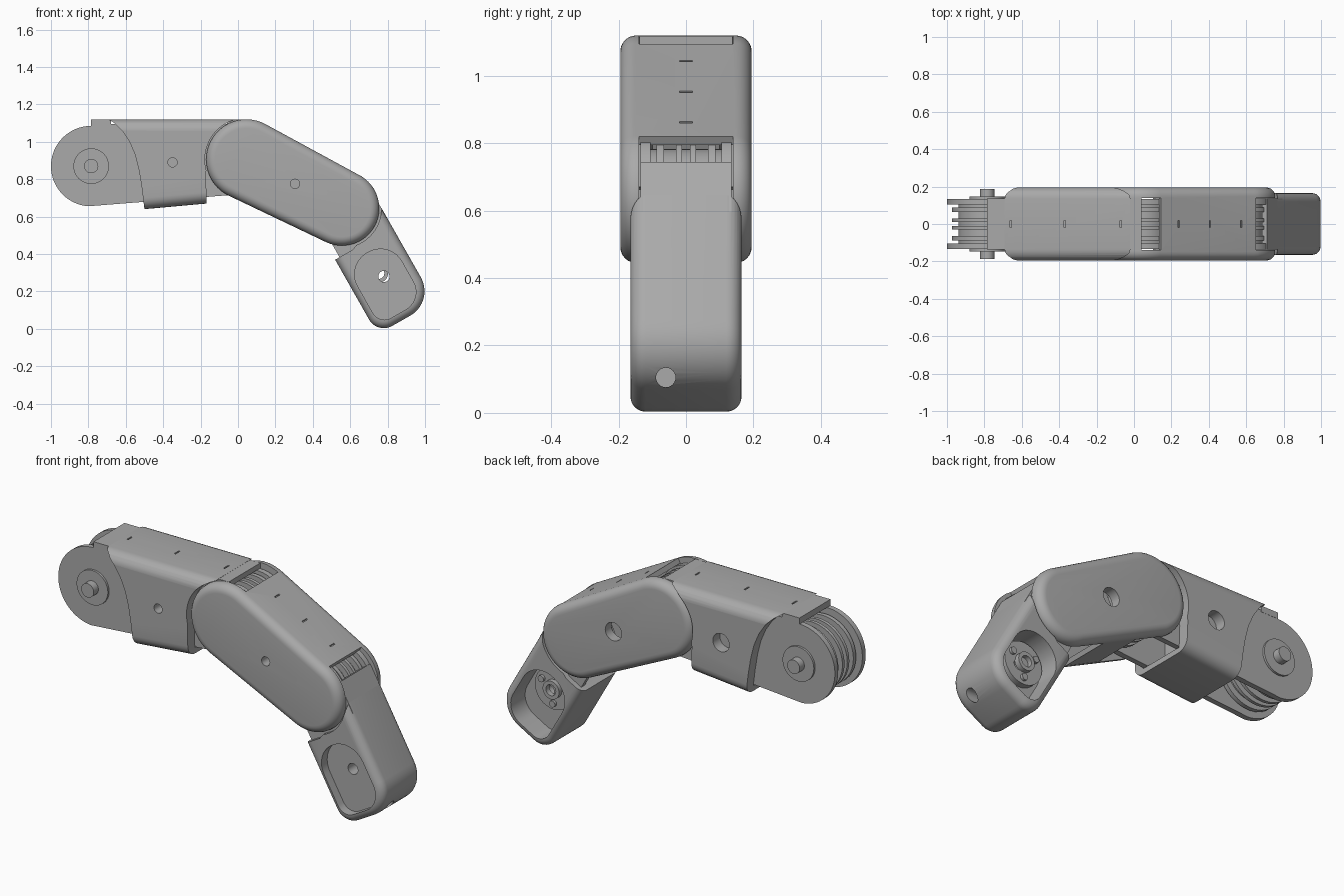
import bpy, bmesh, math
from mathutils import Vector, Matrix

if "Cube" in bpy.data.objects:
    bpy.data.objects.remove(bpy.data.objects["Cube"])

GREY = bpy.data.materials.new("mid grey")
GREY.diffuse_color = (0.40, 0.40, 0.40, 1)
GREY.use_nodes = True
GREY.node_tree.nodes["Principled BSDF"].inputs["Base Color"].default_value = GREY.diffuse_color

K, A, B = Vector((-.785, .87)), Vector((.045, .905)), Vector((.555, .645))  # joint centres (x, z)
D = (B - A).normalized()
N = Vector((-D.y, D.x))
E, F = Vector((.494, -.87)), Vector((.87, .494))   # fingertip axes


def mid(u, v):
    return A + D * u + N * v


def tip(a, c):
    return B + E * a + F * c


def arc(c, r, a0, a1, n=24):
    return [Vector((c[0] + r * math.cos(math.radians(a0 + (a1 - a0) * i / n)),
                    c[1] + r * math.sin(math.radians(a0 + (a1 - a0) * i / n)))) for i in range(n + 1)]


def circle(c, r, n=56):
    return arc(c, r, 0, 360, n)[:-1]


def rounded(pts, radii, n=10):
    out = []
    for i, (p, r) in enumerate(zip(pts, radii)):
        p = Vector(p)
        if r == 0:
            out.append(p)
            continue
        u = (Vector(pts[i - 1]) - p).normalized()
        w = (Vector(pts[(i + 1) % len(pts)]) - p).normalized()
        h = u.angle(w) / 2
        c = p + (u + w).normalized() * r / math.sin(h)
        s, e = p + u * r / math.tan(h) - c, p + w * r / math.tan(h) - c
        a0, a1 = math.atan2(s.y, s.x), math.atan2(e.y, e.x)
        d = (a1 - a0 + math.pi) % (2 * math.pi) - math.pi
        out += arc(c, r, math.degrees(a0), math.degrees(a0 + d), n)
    return out


def apply(ob, kind, **kw):
    m = ob.modifiers.new("m", kind)
    for k, v in kw.items():
        setattr(m, k, v)
    bpy.context.view_layer.objects.active = ob
    bpy.ops.object.modifier_apply(modifier=m.name)


def prism(name, pts, y0, y1, bevel=0):
    bm = bmesh.new()
    lo = [bm.verts.new((p[0], y0, p[1])) for p in pts]
    hi = [bm.verts.new((p[0], y1, p[1])) for p in pts]
    bm.faces.new(lo)
    bm.faces.new(hi)
    for i in range(len(pts)):
        j = (i + 1) % len(pts)
        bm.faces.new((lo[i], lo[j], hi[j], hi[i]))
    bmesh.ops.recalc_face_normals(bm, faces=bm.faces)
    me = bpy.data.meshes.new(name)
    bm.to_mesh(me)
    bm.free()
    me.materials.append(GREY)
    ob = bpy.data.objects.new(name, me)
    bpy.context.collection.objects.link(ob)
    if bevel:
        apply(ob, 'BEVEL', width=bevel, segments=6, limit_method='ANGLE', angle_limit=math.radians(40))
    return ob


def boolean(ob, cutter, op='DIFFERENCE'):
    apply(ob, 'BOOLEAN', operation=op, object=cutter, solver='EXACT')
    bpy.data.objects.remove(cutter)


def box(name, x0, x1, z0, z1, y0, y1):
    return prism(name, [(x0, z0), (x1, z0), (x1, z1), (x0, z1)], y0, y1)


def side_holes(ob, c):
    boolean(ob, prism("cutter", circle(c, .025, 24), -.3, 0))
    boolean(ob, prism("cutter", circle(c, .05, 32), 0, .3))


def slit(ob, p, d, n):
    q = [p + d * .004 + n * .03, p - d * .004 + n * .03, p - d * .004 - n * .01, p + d * .004 - n * .01]
    boolean(ob, prism("cutter", q, -.02, .02))


def mirrored(name, pts, y0, y1, bevel=0):
    prism(name + "_front", pts, -y1, -y0, bevel)
    prism(name + "_back", pts, y0, y1, bevel)


def pulley(name, c, r):
    mirrored(name + "_rim", circle(c, r), .012, .03)
    mirrored(name + "_outer_rim", circle(c, r), .065, .088)
    prism(name + "_core", circle(c, r * .82), -.105, .105)


# base segment: sleeve with rounded long edges
shell = prism("base_sleeve", [(-1.2, 1.12), (.4, 1.12), (.4, .721), (-1.2, .577)], -.195, .195, .06)
clip = [(-.70, 1.125), (-.66, 1.10), (-.62, 1.06), (-.58, 1.0), (-.55, .93), (-.53, .85), (-.515, .76),
        (-.495, .6), (-.165, .6), (-.172, .82)] + arc(A, .222, 195, 108) + [(-.02, 1.125)]
boolean(shell, prism("cutter", clip, -.3, .3), 'INTERSECT')
boolean(shell, prism("cutter", [(-1.3, 1.09), (.5, 1.09), (.5, .76), (-1.3, .598)], -.135, .135))
side_holes(shell, (-.35, .89))
for x in (-.66, -.37, -.07):
    slit(shell, Vector((x, 1.12)), Vector((1, 0)), Vector((0, 1)))
box("base_cover_rear", -.785, -.68, 1.085, 1.119, -.135, .135)
box("base_cover_lip", -.06, .04, 1.09, 1.119, -.138, .138)
box("base_core", -.55, -.28, .70, 1.09, -.105, .105)

# inner cheek plates running from the knuckle to the middle joint
cheek = arc(K, .215, 90, 266, 40) + arc(A, .185, -95, 90, 36) + [(0, 1.095), (-.785, 1.095)]
mirrored("base_cheek", cheek, .105, .134)
pulley("knuckle_pulley", K, .188)
mirrored("knuckle_washer", circle(K, .095), .13, .146)
mirrored("knuckle_pin", circle(K, .038, 32), .14, .187)
pulley("middle_pulley", A, .175)

# middle segment: capsule with open ends and underside
L = (B - A).length
base = math.degrees(math.atan2(D.y, D.x))
capsule = arc(A, .215, base + 90, base + 270, 40) + arc(B, .2, base - 90, base + 90, 40)
link = prism("middle_sleeve", capsule, -.195, .195, .047)
cav = [(-.4, -.4), (1, -.4), (1, .4), (.58, .4), (.58, .172), (.003, .187), (.003, .4), (-.4, .4)]
boolean(link, prism("cutter", [mid(*p) for p in cav], -.14, .14))
side_holes(link, (.305, .775))
for u in (.11, .30, .49):
    slit(link, mid(u, .215 - .015 * u / L), D, N)
prism("middle_floor", [mid(*p) for p in ((.17, -.209), (.40, -.204), (.40, -.18), (.17, -.185))], -.14, .14)
prism("middle_core", [mid(*p) for p in ((.21, -.12), (.37, -.12), (.37, .176), (.21, .18))], -.1, .1)

# fingertip: rounded body, clipped around the last joint
body = rounded([tip(-.4, -.167), tip(.68, -.167), tip(.68, .185), tip(-.4, .185)], [0, .09, .15, 0])
end = prism("fingertip_body", body, -.165, .165, .045)
ang = math.degrees(math.atan2(E.y, E.x))
clip = arc(B, .212, ang + 62, ang - 8) + [tip(.222, -.06), tip(.222, -.4), tip(.9, -.4), tip(.9, .4), tip(.1, .4)]
boolean(end, prism("cutter", clip, -.3, .3), 'INTERSECT')
pocket = rounded([tip(.275, -.132), tip(.64, -.132), tip(.64, .138), tip(.275, .138)], [.13, .07, .11, .13])
boolean(end, prism("cutter", pocket, -.3, -.115))
boolean(end, prism("cutter", pocket, .04, .3))
boolean(end, prism("cutter", circle((.78, .28), .03, 24), -.3, .3))

# round port through the front of the tip
bm = bmesh.new()
bmesh.ops.create_cone(bm, cap_ends=True, segments=24, radius1=.029, radius2=.029, depth=.2,
                      matrix=Matrix.Translation((.98, -.06, .105)) @ Matrix.Rotation(math.pi / 2, 4, 'Y'))
me = bpy.data.meshes.new("cutter")
bm.to_mesh(me)
bm.free()
port = bpy.data.objects.new("cutter", me)
bpy.context.collection.objects.link(port)
boolean(end, port)

# spool with ring and screws in the back pocket
spool = tip(.40, 0)
disc = prism("spool_disc", circle(spool, .115), .035, .075)
boolean(disc, prism("cutter", circle((.78, .28), .03, 24), 0, .3))
ring = prism("spool_ring", circle(spool, .05, 32), .07, .10)
boolean(ring, prism("cutter", circle(spool, .03, 24), 0, .3))
for i in range(3):
    a = math.radians(30 + 120 * i)
    prism("spool_screw_%d" % (i + 1), circle(spool + Vector((math.cos(a), math.sin(a))) * .08, .018, 16), .07, .09)

# fingertip neck: cheeks, outer wall and pulley at the last joint
neck = arc(B, .18, ang + 90, ang + 270, 32) + [tip(.1, -.14), tip(.24, -.14), tip(.24, .18)]
mirrored("neck_cheek", neck, .105, .135)
prism("neck_wall", [tip(-.01, .155), tip(.16, .155), tip(.16, .184), tip(-.01, .184)], -.135, .135)
pulley("end_pulley", B, .168)

# smooth shading with crisp edges
bpy.ops.object.select_all(action='SELECT')
bpy.ops.object.shade_smooth_by_angle(angle=math.radians(30))
